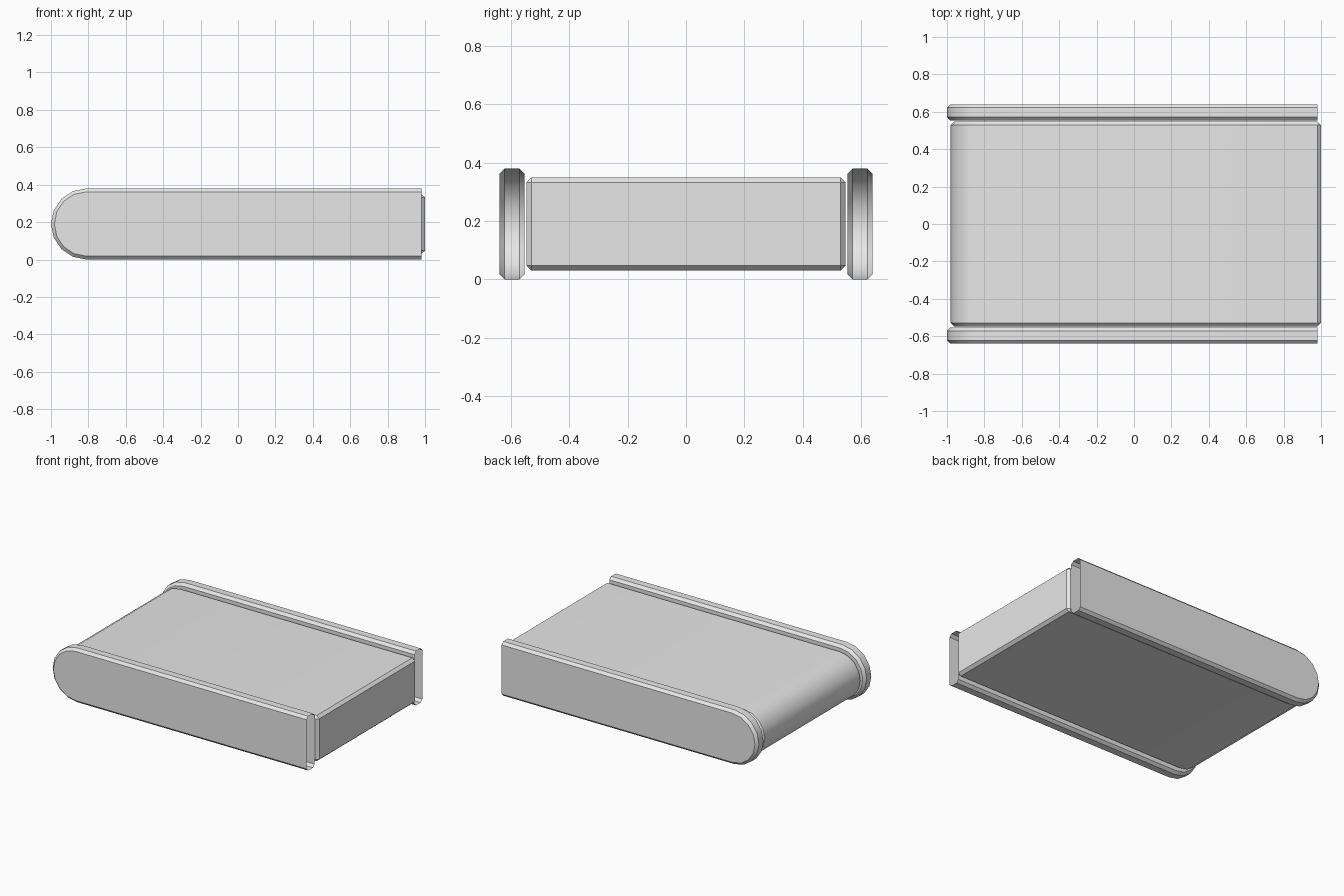
import bpy, bmesh, math

if "Cube" in bpy.data.objects:
    bpy.data.objects.remove(bpy.data.objects["Cube"])

ZC = 0.19      # mid height of the conveyor
ARC = 8        # segments round the curved end

grey = bpy.data.materials.new("light grey")
grey.diffuse_color = (0.8, 0.8, 0.8, 1)
grey.use_nodes = True
grey.node_tree.nodes["Principled BSDF"].inputs["Base Color"].default_value = grey.diffuse_color


def d_profile(radius, x_arc, x_end):
    """Side outline: straight run to x_end, half-round on the left."""
    pts = [(x_end, ZC + radius)]
    for i in range(ARC + 1):
        a = math.pi / 2 + math.pi * i / ARC
        pts.append((x_arc + radius * math.cos(a), ZC + radius * math.sin(a)))
    return pts + [(x_end, ZC - radius)]


def chamfered_body(name, y0, y1, radius, x_arc, x_end, c, nose=0.0):
    """Chamfered D-shaped slab; with no nose the right end is left open."""
    bm = bmesh.new()
    for y, r in ((y0, radius - c), (y0 + c, radius), (y1 - c, radius), (y1, radius - c)):
        for x, z in d_profile(r, x_arc, x_end):
            bm.verts.new((x, y, z))
    if nose:
        for y in (y0 + c, y1 - c):
            for s in (-1, 1):
                bm.verts.new((x_end + nose, y, ZC + s * (radius - c)))
    bmesh.ops.convex_hull(bm, input=bm.verts[:])
    bmesh.ops.dissolve_limit(bm, angle_limit=math.radians(1),
                             verts=bm.verts[:], edges=bm.edges[:])
    bmesh.ops.recalc_face_normals(bm, faces=bm.faces[:])
    if not nose:
        ends = [f for f in bm.faces if f.normal.x > 0.99]
        bmesh.ops.delete(bm, geom=ends, context='FACES')
    mesh = bpy.data.meshes.new(name)
    bm.to_mesh(mesh)
    bm.free()
    mesh.materials.append(grey)
    obj = bpy.data.objects.new(name, mesh)
    bpy.context.collection.objects.link(obj)
    bpy.ops.object.select_all(action='DESELECT')
    obj.select_set(True)
    bpy.context.view_layer.objects.active = obj
    bpy.ops.object.shade_smooth_by_angle(angle=math.radians(30))
    return obj


# Belt between the rails, closed and chamfered at the right end
chamfered_body("belt", -0.547, 0.547, 0.16, -0.82, 0.98, 0.018, nose=0.02)

# Side rails, hollow and open at the right end
chamfered_body("front_rail", -0.64, -0.553, 0.19, -0.81, 0.98, 0.018)
chamfered_body("back_rail", 0.553, 0.64, 0.19, -0.81, 0.98, 0.018)
